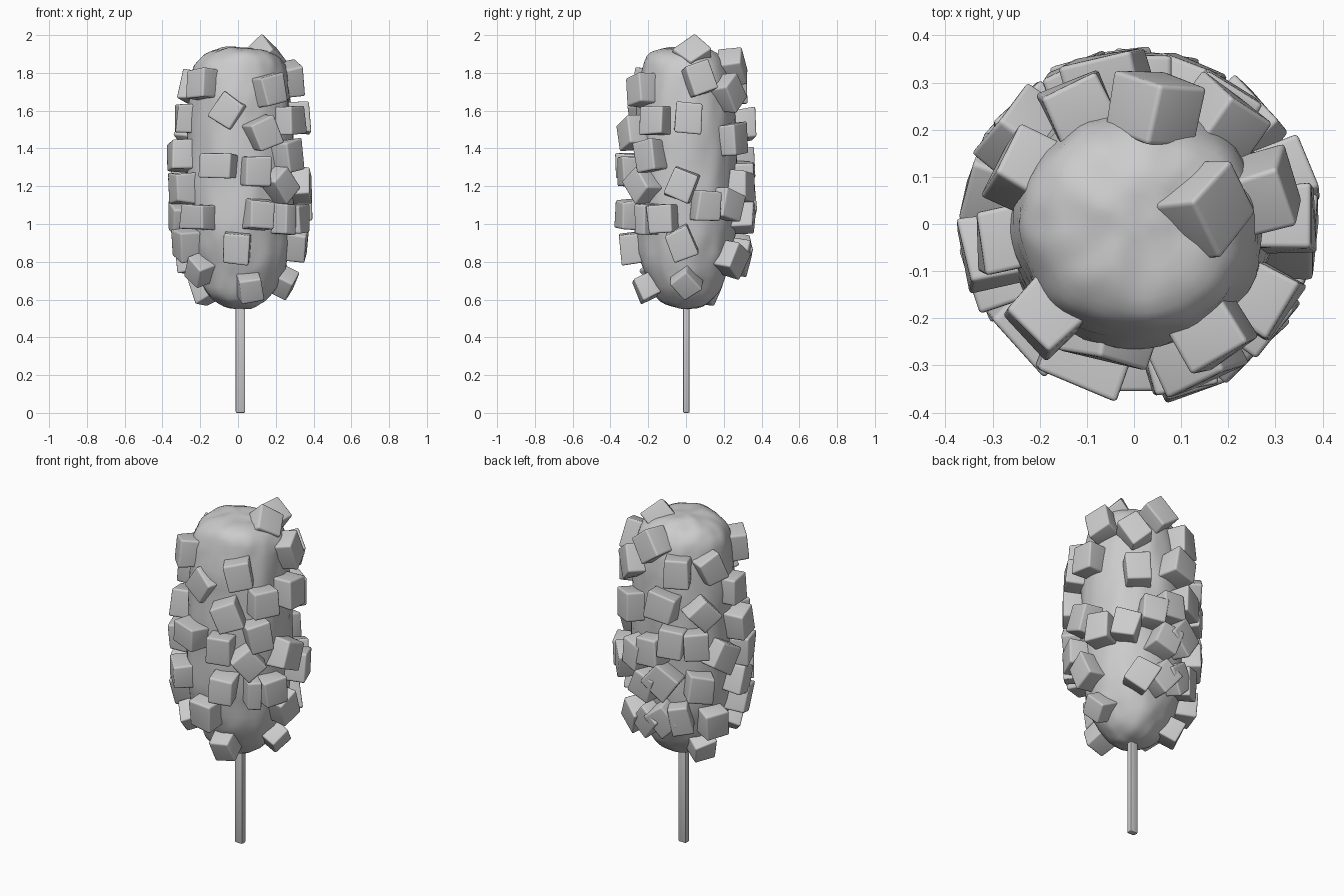
import bpy, bmesh, math, random
from mathutils import Vector, Matrix, noise

if "Cube" in bpy.data.objects:
    bpy.data.objects.remove(bpy.data.objects["Cube"])

random.seed(7)
CX, CY = 0.01, -0.002

# body outline: (radius, height)
PROFILE = [(0.0, 0.55), (0.09, 0.563), (0.155, 0.61), (0.21, 0.70), (0.248, 0.80),
           (0.275, 0.95), (0.283, 1.15), (0.281, 1.40), (0.272, 1.60), (0.26, 1.74),
           (0.238, 1.84), (0.19, 1.90), (0.10, 1.932), (0.0, 1.94)]
DEPTH = 0.96  # body is slightly thinner front to back


def outline(z):
    """Radius and slope angle of the body at height z."""
    for (r0, z0), (r1, z1) in zip(PROFILE, PROFILE[1:]):
        if z <= z1:
            t = (z - z0) / (z1 - z0)
            return r0 + (r1 - r0) * t, math.atan2(r0 - r1, z1 - z0)
    return 0.0, math.pi / 2


def finish(bm, name, angle):
    mesh = bpy.data.meshes.new(name)
    bm.to_mesh(mesh)
    bm.free()
    ob = bpy.data.objects.new(name, mesh)
    bpy.context.collection.objects.link(ob)
    bpy.ops.object.select_all(action='DESELECT')
    ob.select_set(True)
    bpy.context.view_layer.objects.active = ob
    bpy.ops.object.shade_smooth_by_angle(angle=math.radians(angle))
    return ob


# lumpy batter body: spun outline, smoothed, then roughened
bm = bmesh.new()
pts = [bm.verts.new((CX + r, CY, z)) for r, z in PROFILE]
edges = [bm.edges.new(p) for p in zip(pts, pts[1:])]
bmesh.ops.spin(bm, geom=pts + edges, cent=(CX, CY, 0), axis=(0, 0, 1),
               angle=2 * math.pi, steps=24, use_duplicate=False)
bmesh.ops.remove_doubles(bm, verts=bm.verts, dist=0.0005)
bmesh.ops.subdivide_edges(bm, edges=bm.edges, cuts=2, use_grid_fill=True, smooth=0.6)
bmesh.ops.recalc_face_normals(bm, faces=bm.faces)
bm.normal_update()
moves = [(v, v.normal * (0.012 * noise.noise(v.co * 6) + 0.008 * noise.noise(v.co * 14)))
         for v in bm.verts]
for v, d in moves:
    v.co += d
    v.co.y *= DEPTH
finish(bm, "batter_body", 60)

# flat wooden stick
bm = bmesh.new()
bmesh.ops.create_cube(bm, size=1, matrix=Matrix.Translation((0.013, 0.002, 0.35))
                      @ Matrix.Diagonal((0.05, 0.034, 0.70, 1)))
bmesh.ops.bevel(bm, geom=bm.edges[:], offset=0.007, segments=2, profile=0.5, affect='EDGES')
finish(bm, "stick", 40)


def potato_cube(bm, centre, normal, roll, size):
    """Soft-edged irregular cube with one face pointing along the normal."""
    side = Vector((0, 0, 1)).cross(normal).normalized()
    up = normal.cross(side)
    basis = Matrix((side, up, normal)).transposed().to_4x4()
    tmp = bmesh.new()
    bmesh.ops.create_cube(tmp, size=1)
    for v in tmp.verts:
        v.co += Vector([random.uniform(-0.06, 0.06) for _ in range(3)])
    bmesh.ops.bevel(tmp, geom=tmp.edges[:], offset=0.08, segments=3, profile=0.6,
                    affect='EDGES')
    bmesh.ops.transform(tmp, verts=tmp.verts, matrix=Matrix.Translation(centre) @ basis
                        @ Matrix.Rotation(math.radians(roll), 4, 'Z')
                        @ Matrix.Diagonal((*size, 1)))
    mesh = bpy.data.meshes.new("tmp")
    tmp.to_mesh(mesh)
    tmp.free()
    bm.from_mesh(mesh)
    bpy.data.meshes.remove(mesh)


# cubes on each side: (direction in degrees, height, roll)
SIDES = {
    "front": [(226, 1.74, 3), (303, 1.71, 10), (256, 1.60, -32), (293, 1.48, 22),
              (249, 1.31, -3), (286, 1.28, -5), (225, 1.04, -3), (288, 1.05, -5),
              (266, 0.875, -3), (283, 0.68, 10), (317, 1.03, 0)],
    "right": [(15, 1.76, 18), (54, 1.69, 35), (328, 1.55, 0), (3, 1.56, -5), (57, 1.45, 5),
              (322, 1.36, 12), (312, 1.21, 40), (356, 1.21, -20), (337, 1.03, 3),
              (20, 1.10, -5), (45, 1.10, -15), (356, 0.90, 25), (60, 0.82, -30),
              (0, 0.70, 40), (71, 1.20, -8)],
    "back": [(82, 1.83, 40), (116, 1.715, 0), (102, 1.52, -12), (90, 1.25, 5), (112, 1.32, -5),
             (102, 1.09, -35), (84, 1.04, -20), (84, 0.83, -35), (103, 0.86, 40),
             (120, 0.87, 12)],
    "left": [(154, 1.72, 22), (142, 1.48, 42), (186, 1.56, 0), (135, 1.30, 3), (163, 1.21, -28),
             (199, 1.19, 0), (139, 1.05, -8), (189, 1.03, -20), (156, 0.83, 3),
             (201, 0.90, -15), (214, 0.76, -38), (151, 0.66, 8), (190, 1.36, 8)],
}
WIDTHS = {106: 0.19, 102: 0.16, 317: 0.08, 225: 0.17, 249: 0.17, 120: 0.11}
LIFTS = {256: -0.03, 186: 0.005, 154: 0.005, 20: 0.045, 288: 0.045, 102: 0.04}
for side, spots in SIDES.items():
    bm = bmesh.new()
    for az, z, roll in spots:
        a = math.radians(az)
        r, slope = outline(z)
        slope *= 0.8
        n = Vector((math.cos(a) * math.cos(slope), math.sin(a) * math.cos(slope),
                    math.sin(slope)))
        lift = LIFTS.get(az, 0.018 if z > 1.65 or z < 0.8 else 0.03)
        c = Vector((CX + r * math.cos(a), CY + DEPTH * r * math.sin(a), z)) + n * lift
        w = WIDTHS.get(az, 0.12 if z < 0.8 else 0.135)
        potato_cube(bm, c, n, roll, (w, 0.13 if w > 0.165 or z < 0.8 else 0.155, 0.125))
    finish(bm, "potato_cubes_" + side, 50)

# cube standing on the crown
bm = bmesh.new()
potato_cube(bm, Vector((0.15, 0.03, 1.893)), Vector((0.7, -0.05, 0.72)).normalized(), 42,
            (0.145, 0.145, 0.12))
finish(bm, "potato_cube_top", 50)
